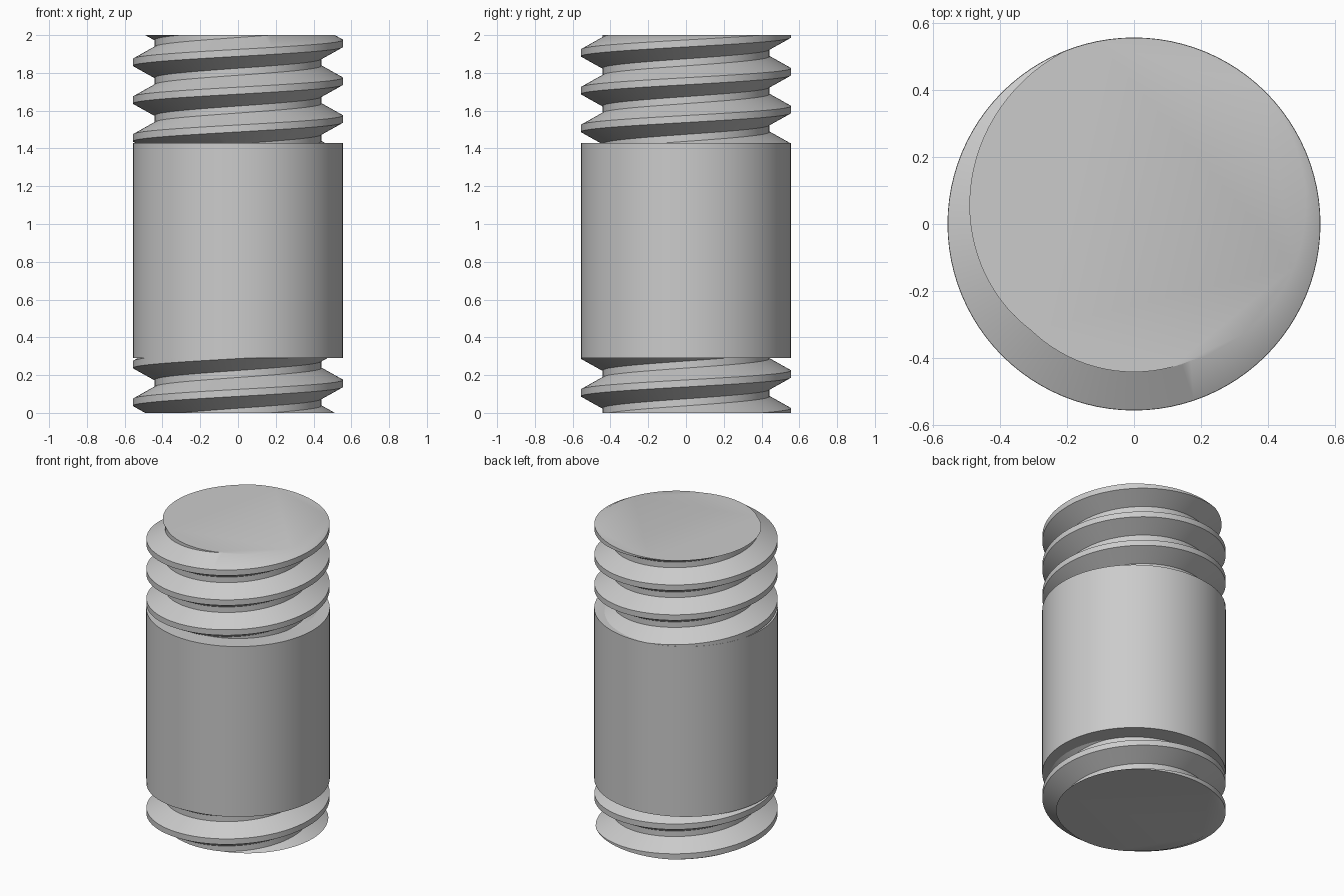
import bpy, bmesh, math

cube = bpy.data.objects.get("Cube")
if cube:
    bpy.data.objects.remove(cube, do_unlink=True)

OUTER, CORE, PITCH = 0.556, 0.442, 0.2
HEIGHT, SLEEVE_LOW, SLEEVE_HIGH = 2.0, 0.29, 1.43
CREST_AT_ZERO = 0.156      # crest height where the helix crosses +x
FLAT = 0.0185              # half width of the crest and root flats
SIDES = 96

steel = bpy.data.materials.new("grey steel")
steel.use_nodes = True
colour = (0.6, 0.6, 0.6, 1)
steel.diffuse_color = colour
steel.node_tree.nodes["Principled BSDF"].inputs["Base Color"].default_value = colour


def finish(bm, name):
    """Turn a bmesh into a smooth-shaded object with sharp edges kept."""
    bmesh.ops.recalc_face_normals(bm, faces=bm.faces[:])
    mesh = bpy.data.meshes.new(name)
    bm.to_mesh(mesh)
    bm.free()
    mesh.materials.append(steel)
    obj = bpy.data.objects.new(name, mesh)
    bpy.context.collection.objects.link(obj)
    bpy.ops.object.select_all(action="DESELECT")
    obj.select_set(True)
    bpy.context.view_layer.objects.active = obj
    bpy.ops.object.shade_smooth_by_angle(angle=math.radians(30))
    return obj


def threaded_stud(name, low, high):
    """Sweep one pitch of thread along a right-hand helix, then cut it flat."""
    half = PITCH / 2
    profile = [(OUTER, -FLAT), (OUTER, FLAT), (CORE, half - FLAT),
               (CORE, half + FLAT), (OUTER, PITCH - FLAT)]
    first = math.floor((low - CREST_AT_ZERO) / PITCH) - 2
    last = math.ceil((high - CREST_AT_ZERO) / PITCH) + 2
    bm = bmesh.new()
    previous = None
    for i in range(first * SIDES, last * SIDES + 1):
        turn = i / SIDES
        a = turn * math.tau
        z = CREST_AT_ZERO + turn * PITCH
        row = [bm.verts.new((r * math.cos(a), r * math.sin(a), z + dz))
               for r, dz in profile]
        if previous:
            for k in range(len(profile) - 1):
                bm.faces.new((previous[k], row[k], row[k + 1], previous[k + 1]))
        previous = row
    bmesh.ops.remove_doubles(bm, verts=bm.verts[:], dist=1e-4)

    # Flat ends
    for z, direction in ((low, -1), (high, 1)):
        bmesh.ops.bisect_plane(
            bm, geom=bm.verts[:] + bm.edges[:] + bm.faces[:], dist=1e-6,
            plane_co=(0, 0, z), plane_no=(0, 0, direction), clear_outer=True)
    bmesh.ops.remove_doubles(bm, verts=bm.verts[:], dist=1e-4)
    rim = [e for e in bm.edges if e.is_boundary]
    bmesh.ops.holes_fill(bm, edges=rim, sides=0)
    return finish(bm, name)


# Threads at both ends, running slightly into the sleeve
threaded_stud("lower_thread", 0, SLEEVE_LOW + 0.01)
threaded_stud("upper_thread", SLEEVE_HIGH - 0.01, HEIGHT)

# Plain cylindrical sleeve in the middle
bm = bmesh.new()
bmesh.ops.create_cone(bm, cap_ends=True, segments=SIDES, radius1=OUTER + 0.001,
                      radius2=OUTER + 0.001, depth=SLEEVE_HIGH - SLEEVE_LOW)
bmesh.ops.translate(bm, verts=bm.verts[:],
                    vec=(0, 0, (SLEEVE_LOW + SLEEVE_HIGH) / 2))
finish(bm, "sleeve")
